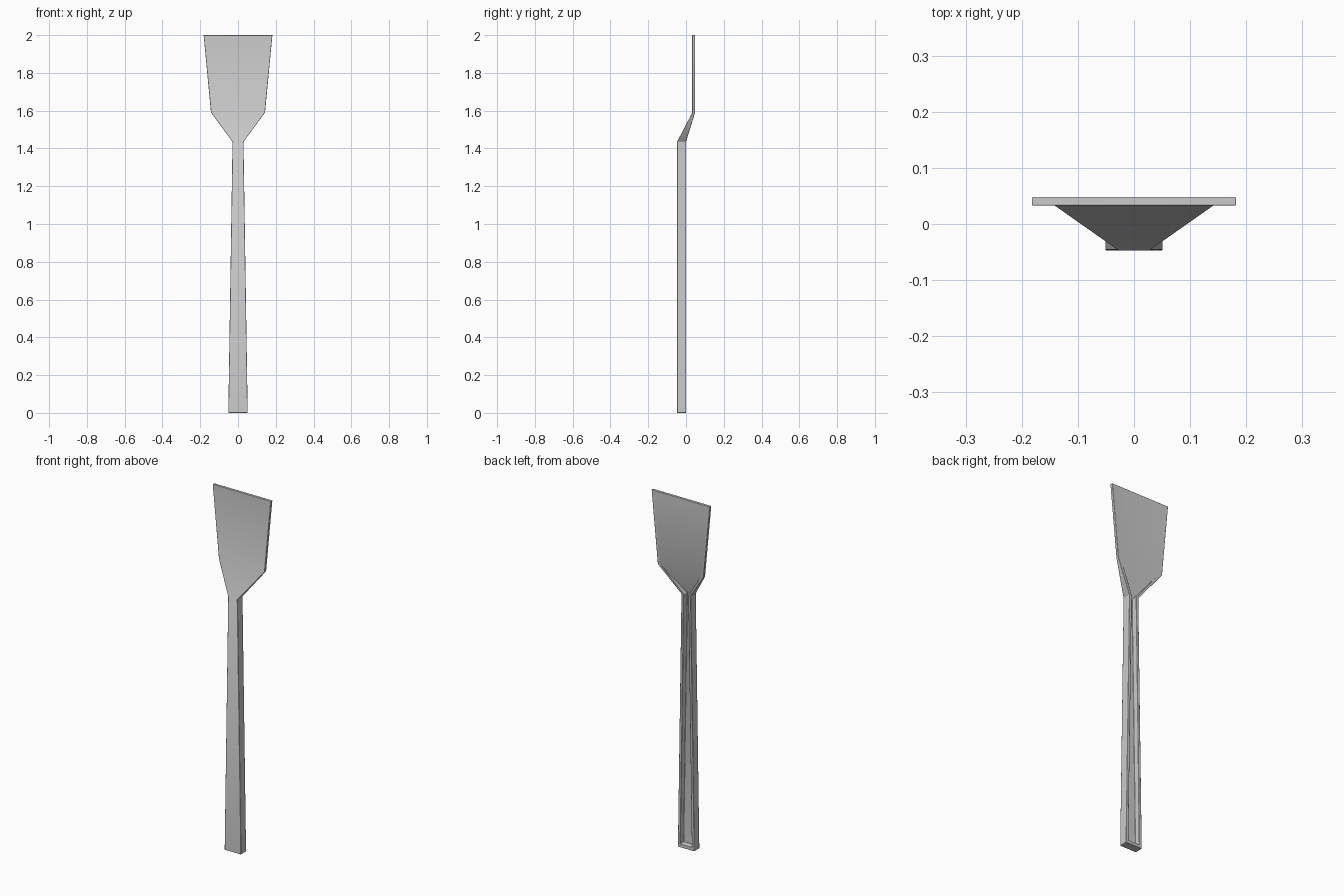
import bpy, bmesh

if "Cube" in bpy.data.objects:
    bpy.data.objects.remove(bpy.data.objects["Cube"])

# Stations: z, outer half width, front y, back y, channel half width, channel floor y
stations = [
    (0.00, 0.051, -0.047, 0.000, 0.036, 0.000),
    (0.018, 0.051, -0.047, 0.000, 0.036, 0.000),
    (0.020, 0.051, -0.047, 0.000, 0.036, -0.031),
    (1.435, 0.029, -0.047, 0.000, 0.014, -0.031),
    (1.590, 0.143, 0.033, 0.048, 0.125, 0.048),
    (2.00, 0.182, 0.033, 0.048, 0.160, 0.048),
]


def section(bm, z, w, f, b, c, d):
    """U-shaped cross-section, open towards the back."""
    pts = [(-w, b), (-w, f), (w, f), (w, b), (c, b), (c, d), (-c, d), (-c, b)]
    return [bm.verts.new((x, y, z)) for x, y in pts]


# Loft the channelled handle, flared neck and flat blade as one piece
bm = bmesh.new()
rings = [section(bm, *s) for s in stations]
for lo, hi in zip(rings, rings[1:]):
    for i in range(8):
        j = (i + 1) % 8
        bm.faces.new((lo[i], lo[j], hi[j], hi[i]))
bm.faces.new(rings[0])
bm.faces.new(rings[-1])
bmesh.ops.remove_doubles(bm, verts=bm.verts, dist=0.0005)
bmesh.ops.dissolve_degenerate(bm, edges=bm.edges, dist=0.0005)
bmesh.ops.recalc_face_normals(bm, faces=bm.faces)
mesh = bpy.data.meshes.new("spatula")
bm.to_mesh(mesh)
bm.free()
spatula = bpy.data.objects.new("spatula", mesh)
bpy.context.collection.objects.link(spatula)

# Softly rounded edges
bevel = spatula.modifiers.new("rounded_edges", 'BEVEL')
bevel.width = 0.003
bevel.segments = 2
bevel.limit_method = 'ANGLE'
bevel.angle_limit = 0.6

bpy.context.view_layer.objects.active = spatula
spatula.select_set(True)
bpy.ops.object.shade_smooth_by_angle(angle=0.6)
